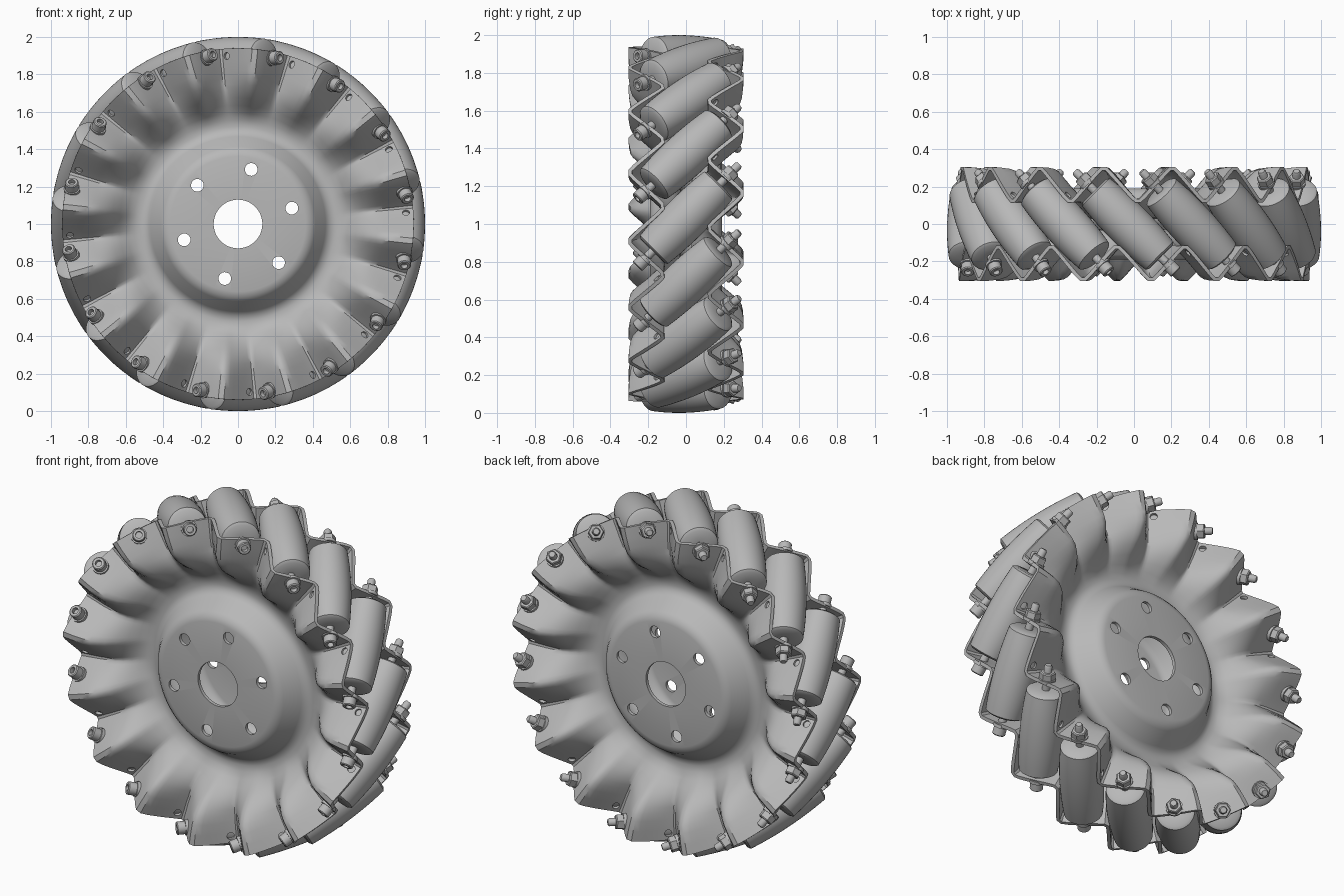
import bpy, bmesh
from math import sin, cos, pi, radians, asin, sqrt, atan2
from mathutils import Matrix, Vector

if "Cube" in bpy.data.objects:
    bpy.data.objects.remove(bpy.data.objects["Cube"], do_unlink=True)

COUNT = 16                       # rollers around the wheel
AXLE_R = 0.88                    # radius of the roller axes
FLANGE_Y = 0.21                  # mean depth of the zigzag flange
STEP = 2 * pi / COUNT
LEAD = atan2(FLANGE_Y, AXLE_R)   # angle from roller middle to its bolt
START = LEAD - STEP / 2

grey = bpy.data.materials.new("grey metal")
grey.use_nodes = True
grey.diffuse_color = (0.48, 0.48, 0.48, 1)
grey.node_tree.nodes["Principled BSDF"].inputs["Base Color"].default_value = (0.48, 0.48, 0.48, 1)


def add_object(name, mesh, matrix=Matrix()):
    obj = bpy.data.objects.new(name, mesh)
    bpy.context.collection.objects.link(obj)
    obj.matrix_world = matrix
    return obj


def smooth(obj, angle):
    bpy.ops.object.select_all(action="DESELECT")
    obj.select_set(True)
    bpy.context.view_layer.objects.active = obj
    bpy.ops.object.shade_smooth_by_angle(angle=radians(angle))


def finish(bm, name):
    bmesh.ops.remove_doubles(bm, verts=bm.verts, dist=1e-5)
    bmesh.ops.recalc_face_normals(bm, faces=bm.faces)
    mesh = bpy.data.meshes.new(name)
    bm.to_mesh(mesh)
    bm.free()
    mesh.materials.append(grey)
    return mesh


def lathe(bm, profile, sides):
    """Spin (radius, height) points around local z."""
    rings = [[bm.verts.new((r * cos(2 * pi * i / sides), r * sin(2 * pi * i / sides), z))
              for i in range(sides)] for r, z in profile if r > 0]
    for a, b in zip(rings, rings[1:]):
        for i in range(sides):
            j = (i + 1) % sides
            bm.faces.new((a[i], a[j], b[j], b[i]))
    bm.faces.new(rings[0])
    bm.faces.new(rings[-1])


def frame(angle, along, offset=(0, 0, 0)):
    """Matrix at a wheel angle; along = (tangent, y) direction of local z."""
    radial = Vector((cos(angle), 0, sin(angle)))
    tangent = Vector((-sin(angle), 0, cos(angle)))
    axis = (tangent * along[0] + Vector((0, along[1], 0))).normalized()
    side = axis.cross(radial)
    m = Matrix((radial, side, axis)).transposed().to_4x4()
    m.translation = radial * offset[0] + tangent * offset[1] + Vector((0, offset[2], 1))
    return m


def lerp_table(table, r):
    for (r0, v0), (r1, v1) in zip(table, table[1:]):
        if r <= r1:
            t = (r - r0) / (r1 - r0)
            return v0 + (v1 - v0) * t
    return table[-1][1]


# Dished plate: raised hub, valley, then a bowl opening into a zigzag flange
DISH = [(0.13, 0.18), (0.36, 0.18), (0.385, 0.173), (0.405, 0.155), (0.46, 0.07),
        (0.485, 0.045), (0.52, 0.038), (0.56, 0.045), (0.60, 0.07), (0.68, 0.145),
        (0.72, 0.175), (0.77, 0.197), (0.83, 0.208), (0.94, 0.21)]
WAVE = [(0.13, 0), (0.57, 0), (0.63, 0.016), (0.70, 0.05), (0.78, 0.08), (0.85, 0.088), (0.94, 0.09)]
RADII = [r for r, _ in DISH[:9]] + [0.64, 0.68, 0.72, 0.75, 0.78, 0.82, 0.88, 0.94]


def plate_y(r, a):
    zigzag = asin(0.97 * sin((a + LEAD) * COUNT)) / asin(0.97)
    return -lerp_table(DISH, r) - lerp_table(WAVE, r) * zigzag


def cutter_object(matrices, radius):
    bm = bmesh.new()
    for m in matrices:
        bmesh.ops.create_cone(bm, cap_ends=True, segments=20, radius1=radius,
                              radius2=radius, depth=0.12, matrix=m)
    return add_object("hole_cutter", finish(bm, "hole_cutter"))


def make_plate(name, s):
    segs = COUNT * 16
    bm = bmesh.new()
    rings = []
    for r in RADII:
        ring = []
        for i in range(segs):
            a = 2 * pi * i / segs
            t = START + s * a
            ring.append(bm.verts.new((r * cos(t), s * plate_y(r, a), 1 + r * sin(t))))
        rings.append(ring)
    for p, q in zip(rings, rings[1:]):
        for i in range(segs):
            j = (i + 1) % segs
            bm.faces.new((p[i], p[j], q[j], q[i]))
    obj = add_object(name, finish(bm, name))
    solid = obj.modifiers.new("thickness", "SOLIDIFY")
    solid.thickness = 0.02
    solid.offset = 0

    # Hub bolt holes and the spare holes in the flange
    hub = [frame(radians(16.4) + k * pi / 3, (0, 1), (0.3, 0, -s * 0.18)) for k in range(6)]
    a = -LEAD + STEP / 2 + radians(3.4)
    flange = [frame(START + s * (a + k * STEP), (1, -1), (0.9, 0, s * plate_y(0.9, a)))
              for k in range(COUNT)]
    cutters = [cutter_object(hub, 0.034), cutter_object(flange, 0.02)]
    for c in cutters:
        c.hide_render = True
        cut = obj.modifiers.new("holes", "BOOLEAN")
        cut.object = c
        cut.operation = "DIFFERENCE"
        cut.solver = "EXACT"
    deps = bpy.context.evaluated_depsgraph_get()
    result = bpy.data.meshes.new_from_object(obj.evaluated_get(deps))
    obj.modifiers.clear()
    obj.data = result
    for c in cutters:
        bpy.data.objects.remove(c, do_unlink=True)
    smooth(obj, 40)


make_plate("front_plate", 1)
make_plate("back_plate", -1)

# Barrel roller, its curve following the rolling circle
HALF = 0.25
bm = bmesh.new()
barrel = [(0.03, -HALF), (0.09, -HALF)]
for i in range(13):
    z = (HALF - 0.01) * (i / 6 - 1)
    barrel.append((sqrt(1 - z * z / 2) - AXLE_R, z))
barrel += [(0.09, HALF), (0.03, HALF)]
lathe(bm, barrel, 40)
roller_mesh = finish(bm, "roller")

# Bolt: socket head in front, shaft through the roller, washers, chamfered tip
bm = bmesh.new()
lathe(bm, [(0.018, -0.34), (0.018, -0.365), (0.031, -0.365), (0.036, -0.36), (0.036, -0.318),
           (0.044, -0.318), (0.044, -0.3), (0.022, -0.3), (0.022, 0.3), (0.047, 0.3),
           (0.047, 0.318), (0.022, 0.318), (0.022, 0.39), (0.016, 0.4)], 20)
bolt_mesh = finish(bm, "bolt")

# Hexagonal nut
bm = bmesh.new()
lathe(bm, [(0.044, 0.316), (0.044, 0.352), (0.038, 0.358)], 6)
nut_mesh = finish(bm, "nut")

for k in range(COUNT):
    m = frame(START + k * STEP, (1, 1))
    m.translation += m.col[0].to_3d() * AXLE_R
    for name, mesh in (("roller", roller_mesh), ("bolt", bolt_mesh), ("nut", nut_mesh)):
        obj = add_object(f"{name}_{k + 1}", mesh, m)
        if k == 0:
            smooth(obj, 35)
